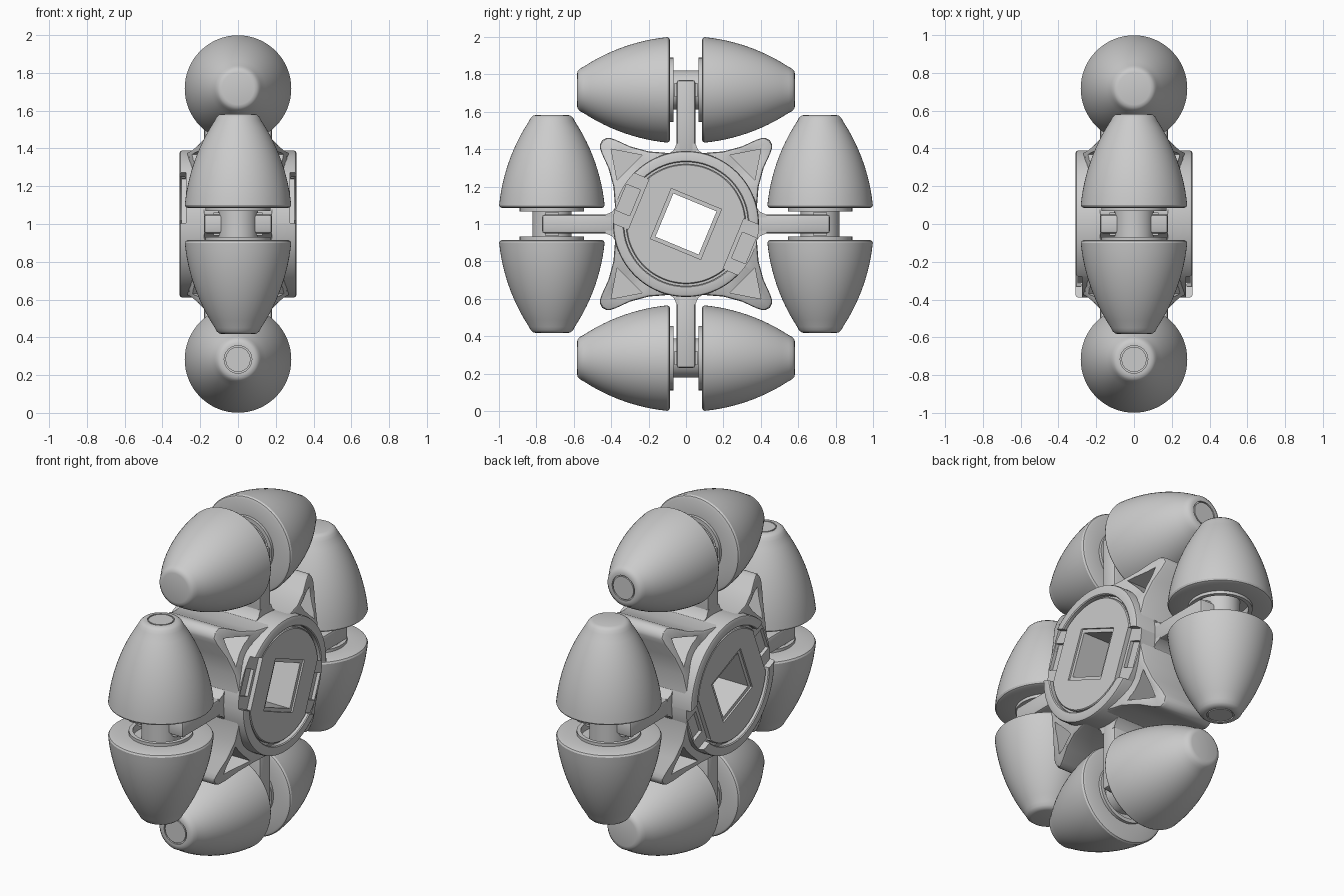
import bpy, bmesh, math
from mathutils import Matrix, Vector

if "Cube" in bpy.data.objects:
    bpy.data.objects.remove(bpy.data.objects["Cube"])

CENTRE = Matrix.Translation((0, 0, 1))


def rot(deg, axis='X'):
    return Matrix.Rotation(math.radians(deg), 4, axis)


def finish(bm, name, M):
    bmesh.ops.remove_doubles(bm, verts=bm.verts, dist=1e-5)
    bmesh.ops.transform(bm, matrix=CENTRE @ M, verts=bm.verts)
    bmesh.ops.recalc_face_normals(bm, faces=bm.faces)
    me = bpy.data.meshes.new(name)
    bm.to_mesh(me)
    bm.free()
    ob = bpy.data.objects.new(name, me)
    bpy.context.collection.objects.link(ob)
    return ob


def lathe(name, profile, M, seg=64):
    """Spin (radius, height) points around local z."""
    bm = bmesh.new()
    rings = [[bm.verts.new((r * math.cos(2 * math.pi * i / seg),
                            r * math.sin(2 * math.pi * i / seg), h))
              for i in range(seg)] for r, h in profile]
    for a, b in zip(rings, rings[1:]):
        for i in range(seg):
            j = (i + 1) % seg
            bm.faces.new((a[i], a[j], b[j], b[i]))
    return finish(bm, name, M)


def box(name, centre, size, M):
    bm = bmesh.new()
    bmesh.ops.create_cube(bm, size=1, matrix=Matrix.Translation(centre) @ Matrix.Diagonal((*size, 1)))
    return finish(bm, name, M)


def prism(name, pts, x0, x1, M):
    """Extrude (y, z) points along x."""
    bm = bmesh.new()
    f = bm.faces.new([bm.verts.new((x0, y, z)) for y, z in pts])
    ext = bmesh.ops.extrude_face_region(bm, geom=[f])
    bmesh.ops.translate(bm, vec=(x1 - x0, 0, 0),
                        verts=[v for v in ext['geom'] if isinstance(v, bmesh.types.BMVert)])
    return finish(bm, name, M)


def activate(ob):
    bpy.ops.object.select_all(action='DESELECT')
    ob.select_set(True)
    bpy.context.view_layer.objects.active = ob


def cut(ob, cutters):
    for c in cutters:
        m = ob.modifiers.new('cut', 'BOOLEAN')
        m.operation, m.solver, m.object = 'DIFFERENCE', 'EXACT', c
        activate(ob)
        bpy.ops.object.modifier_apply(modifier='cut')
        bpy.data.objects.remove(c)


def bevel(ob, width, seg=2, angle=40):
    m = ob.modifiers.new('bevel', 'BEVEL')
    m.width, m.segments, m.limit_method = width, seg, 'ANGLE'
    m.angle_limit = math.radians(angle)
    activate(ob)
    bpy.ops.object.modifier_apply(modifier='bevel')


def smooth(ob, angle=32):
    activate(ob)
    bpy.ops.object.shade_smooth_by_angle(angle=math.radians(angle))


TILT = rot(-22.5)

# Hub: round core with raised rim, groove and keyed disc on both faces
half = [(0, .30), (.315, .30), (.32, .295), (.32, .28), (.332, .28), (.332, .305),
        (.337, .31), (.375, .31), (.386, .305), (.39, .294)]
hub = lathe('hub_core', half + [(r, -h) for r, h in reversed(half)], rot(90, 'Y'), 96)
cutters = [box('bore', (0, 0, 0), (1, .25, .25), TILT)]
for sx in (-1, 1):
    cutters.append(box('bore_step', (sx * .39, 0, 0), (.2, .29, .29), TILT))
    for sy in (-1, 1):
        cutters.append(box('flat', (sx * .375, sy * .39, 0), (.2, .23, .29), TILT))
        cutters.append(box('key_slot', (sx * .34, sy * .335, 0), (.17, .08, .15), TILT))
cut(hub, cutters)
smooth(hub)

# Hub body: concave square with four tapering horns
side = [(0, .38), (.1, .38), (.2, .388), (.3, .415), (.38, .452), (.42, .464), (.448, .448)]
quarter = side + [(z, y) for y, z in reversed(side[1:-1])]
outline = []
for k in range(4):
    outline += quarter
    quarter = [(z, -y) for y, z in quarter]
bm = bmesh.new()
loops = [[], [], [], []]
for y, z in outline:
    r = math.hypot(y, z)
    d = .275 - .45 * max(0, r - .39)
    iy, iz = y / r * .28, z / r * .28
    for lp, co in zip(loops, ((d, y, z), (.275, iy, iz), (-.275, iy, iz), (-d, y, z))):
        lp.append(bm.verts.new(co))
n = len(outline)
for k in range(4):
    a, b = loops[k], loops[(k + 1) % 4]
    for i in range(n):
        j = (i + 1) % n
        bm.faces.new((a[i], a[j], b[j], b[i]))
body = finish(bm, 'hub_body', Matrix())
bevel(body, .015)
cut(body, [prism('pocket', [(.235, .368), (.368, .235), (.4, .4)], sx * .1, sx * .4, rot(90 * k))
           for k in range(4) for sx in (-1, 1)]
    + [box('key_slot', (sx * .34, sy * .335, 0), (.17, .08, .15), TILT)
       for sx in (-1, 1) for sy in (-1, 1)])
smooth(body)


# Roller profile: outer edge follows the wheel circle, recessed inner face
def roller_profile(pinned):
    p = [(0, .11), (.15, .11), (.15, .068), (.172, .068), (.172, .085), (.265, .085), (.277, .09)]
    for i in range(13):
        h = .10 + .45 * i / 12
        p.append((math.sqrt(1 - h * h) - .713, h))
    p += [(.113, .568), (.1, .579), (.085, .583)]
    if pinned:
        p += [(.073, .583), (.073, .574), (.066, .574), (.066, .583)]
    return p + [(0, .583)]


for k in range(4):
    R = rot(-90 * k)
    up = R @ Matrix.Translation((0, 0, .717))
    # Spoke plate, flared foot, axle and its small lugs
    spoke = box(f'spoke_{k}', (0, 0, .56), (.36, .1, .42), R)
    bevel(spoke, .015)
    smooth(spoke)
    w = [(-.1, .37), (-.065, .395), (-.05, .43), (.05, .43), (.065, .395), (.1, .37)]
    foot = prism(f'spoke_foot_{k}', w, -.18, .18, R)
    smooth(foot)
    axle = lathe(f'axle_{k}', [(0, -.13), (.105, -.13), (.105, .13), (0, .13)], up @ rot(90), 40)
    smooth(axle)
    for s in (-1, 1):
        box(f'axle_lug_{k}_{"a" if s > 0 else "b"}', (0, s * .047, 0), (.26, .03, .075), up)
        roller = lathe(f'roller_{k}_{"a" if s > 0 else "b"}', roller_profile(s > 0), up @ rot(-90 * s))
        smooth(roller)
